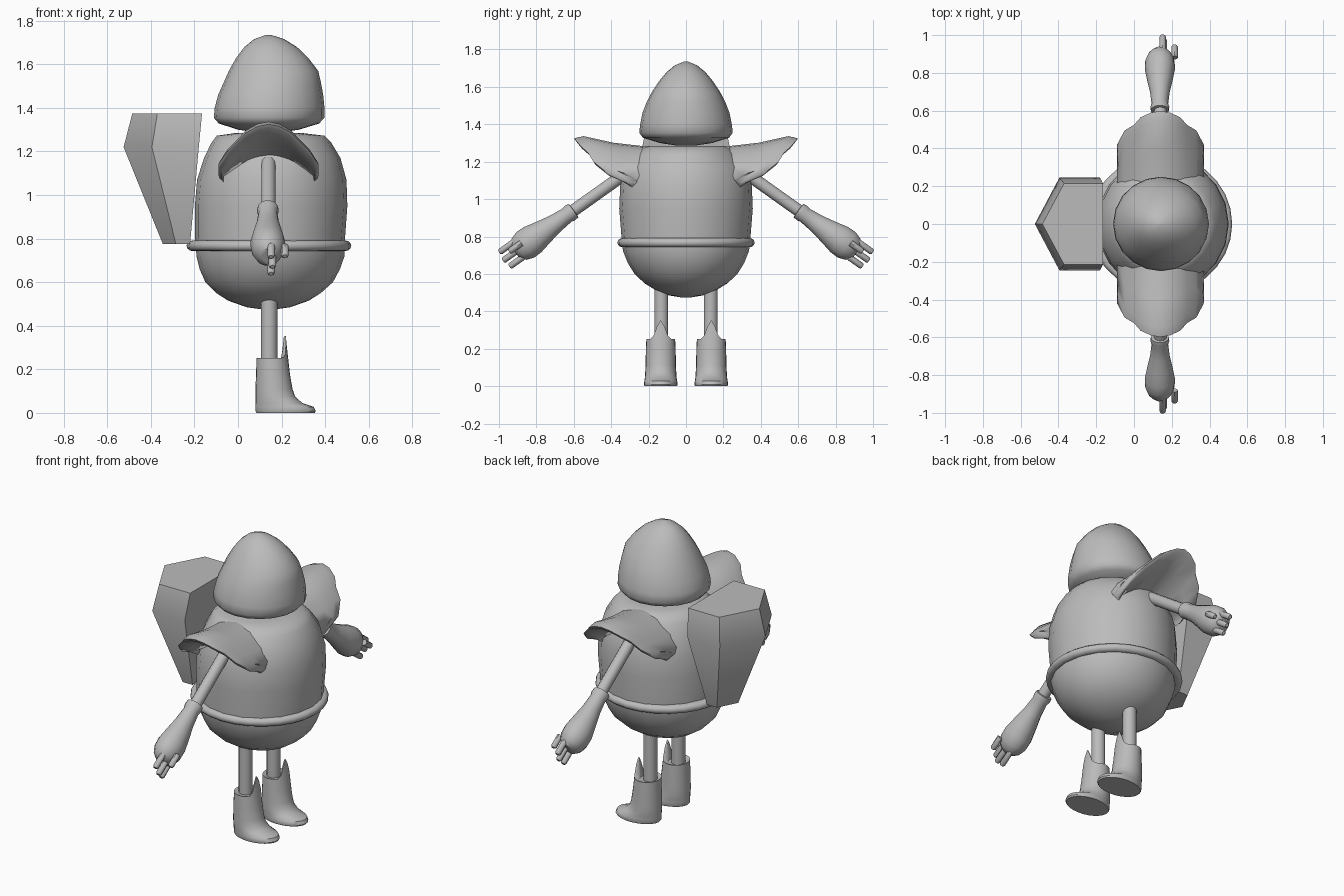
import bpy, bmesh, math
from mathutils import Vector

grey = bpy.data.materials.new("plain grey")
grey.diffuse_color = (0.5, 0.5, 0.5, 1)


def loft(name, rings, mirror=False, sharp=45):
    """Skin a list of equal-length closed rings, cap both ends."""
    bm = bmesh.new()
    rows = [[bm.verts.new(p) for p in r] for r in rings]
    n = len(rows[0])
    for a, b in zip(rows, rows[1:]):
        for i in range(n):
            j = (i + 1) % n
            bm.faces.new((a[i], a[j], b[j], b[i]))
    bm.faces.new(rows[0][::-1])
    bm.faces.new(rows[-1])
    bmesh.ops.recalc_face_normals(bm, faces=bm.faces)
    me = bpy.data.meshes.new(name)
    bm.to_mesh(me)
    bm.free()
    me.shade_smooth()
    me.set_sharp_from_angle(angle=math.radians(sharp))
    me.materials.append(grey)
    ob = bpy.data.objects.new(name, me)
    bpy.context.collection.objects.link(ob)
    if mirror:
        m = ob.modifiers.new("Mirror", 'MIRROR')
        m.use_axis = (False, True, False)
        m.use_mirror_merge = False
    return ob


def ring(z, cx, rx, ry, cy=0, n=20):
    return [(cx + rx * math.cos(2 * math.pi * i / n),
             cy + ry * math.sin(2 * math.pi * i / n), z) for i in range(n)]


def tube(name, spec, origin, axis, side, up, n=12):
    """Round limb along an axis: spec is (distance, radius side, radius up)."""
    rings = []
    for s, a, b in spec:
        c = origin + axis * s
        rings.append([c + side * (a * math.cos(2 * math.pi * i / n))
                      + up * (b * math.sin(2 * math.pi * i / n)) for i in range(n)])
    return loft(name, rings, mirror=True)


# helmet
loft("helmet", [ring(*r) for r in [
    (1.288, .14, .06, .06), (1.30, .14, .14, .14), (1.328, .142, .23, .23),
    (1.355, .143, .254, .25), (1.40, .145, .252, .245), (1.46, .15, .241, .233),
    (1.52, .158, .222, .21), (1.57, .163, .205, .184), (1.63, .157, .165, .145),
    (1.68, .15, .12, .103), (1.715, .143, .07, .06), (1.735, .14, .012, .012)]])

# round body: jacket above the belt, belly below it
loft("jacket", [ring(*r) for r in [
    (.76, .147, .342, .345), (.80, .147, .344, .345), (.95, .152, .35, .357),
    (1.07, .155, .343, .352), (1.17, .157, .313, .325), (1.24, .153, .275, .275),
    (1.272, .15, .248, .24), (1.285, .14, .15, .20)]])
loft("belly", [ring(*r) for r in [
    (.475, .14, .03, .03), (.485, .14, .10, .09), (.515, .14, .185, .165),
    (.55, .14, .24, .222), (.60, .143, .293, .275), (.66, .146, .322, .312),
    (.72, .149, .34, .336), (.77, .149, .342, .345)]])

# belt: rounded hoop
loft("belt", [ring(.767 + .024 * math.sin(t), .142, .352 + .026 * math.cos(t),
                   .342 + .025 * math.cos(t), n=28)
              for t in [-math.pi / 2 + math.pi * k / 6 for k in range(7)]], sharp=60)

# winged shoulder pads: dx, rim y, rim z, inner top z, inner underside z
half = [(.23, .30, 1.09, 1.09, 1.06), (.23, .42, 1.14, 1.12, 1.085),
        (.19, .495, 1.20, 1.19, 1.11), (.14, .525, 1.25, 1.23, 1.135),
        (.105, .565, 1.285, 1.255, 1.15), (.05, .59, 1.315, 1.272, 1.165)]
pads = ([(-d, *r) for d, *r in half] + [(0, .598, 1.325, 1.278, 1.17)]
        + [(d, *r) for d, *r in half[::-1]])
loft("shoulder_pads", [[
    (.14 + d, .18, zi), (.14 + d, .18 + .5 * (y - .18), (zi + z) / 2),
    (.14 + d * .98, y - .05, z + .012), (.14 + d, y, z),
    (.14 + d * .97, y - .01, z - .016),
    (.14 + d * .93, (y + .30) / 2, (z + zu) / 2 - .005), (.14 + d * .9, .28, zu)]
    for d, y, z, zi, zu in pads], mirror=True, sharp=60)

# arms, gloves and fingers share one slanted axis
X = Vector((1, 0, 0))
A = Vector((0, .815, -.58)).normalized()
U = Vector((0, .58, .815)).normalized()
wrist = Vector((.14, .60, .94))
tube("arms", [(-.36, .033, .033), (.06, .033, .033)], wrist, A, X, U)
tube("gloves", [(0, .036, .036), (.002, .048, .046), (.025, .050, .048), (.045, .044, .044),
                (.12, .052, .052), (.20, .068, .068), (.27, .080, .084),
                (.32, .078, .085), (.36, .062, .070), (.385, .035, .045)],
     wrist + X * -.003, A, X, U, 14)
for i, (fx, fu, s0, s1) in enumerate([(.012, .048, .33, .455), (.018, 0, .35, .465),
                                      (.012, -.046, .33, .455), (.075, .02, .33, .41)]):
    tube("finger_%d" % (i + 1), [(s0, .017, .017), (s1 - .008, .017, .017), (s1, .010, .010)],
         wrist + X * fx + U * fu, A, X, U, 8)

# legs
loft("legs", [ring(z, .143, .038, .038, .132, 14) for z in (.2, .53)], mirror=True)

# boots: foot, shaft, then a rim rising to a spike at the front
cy = .135
boot = [ring(z, (a + b) / 2, (b - a) / 2, w, cy, 24) for z, a, b, w in [
    (0, .085, .352, .086), (.008, .08, .357, .09), (.028, .08, .348, .088),
    (.045, .08, .295, .085), (.075, .08, .262, .083), (.11, .08, .250, .081),
    (.18, .083, .238, .08)]]
for k, drop in ((1, 0), (.86, .004)):
    rim = []
    for i in range(24):
        t = 2 * math.pi * i / 24
        c = max(0, math.cos(t)) ** 12
        rim.append((.157 + k * .072 * math.cos(t) - .010 * c * k,
                    cy + k * .077 * math.sin(t), .252 - drop + .102 * c))
    boot.append(rim)
boot.append(ring(.24, .155, .045, .05, cy, 24))
loft("boots", boot, mirror=True)

# backpack: tapering five-sided pack with a pointed back
loft("backpack", [[(f, -w, z), (f, w, z), (m, w, z), (b, 0, z), (m, -w, z)]
                  for z, f, m, b, w in [
    (.775, -.22, -.285, -.345, .115), (1.22, -.18, -.395, -.525, .245),
    (1.375, -.165, -.37, -.485, .215)]], sharp=50)
